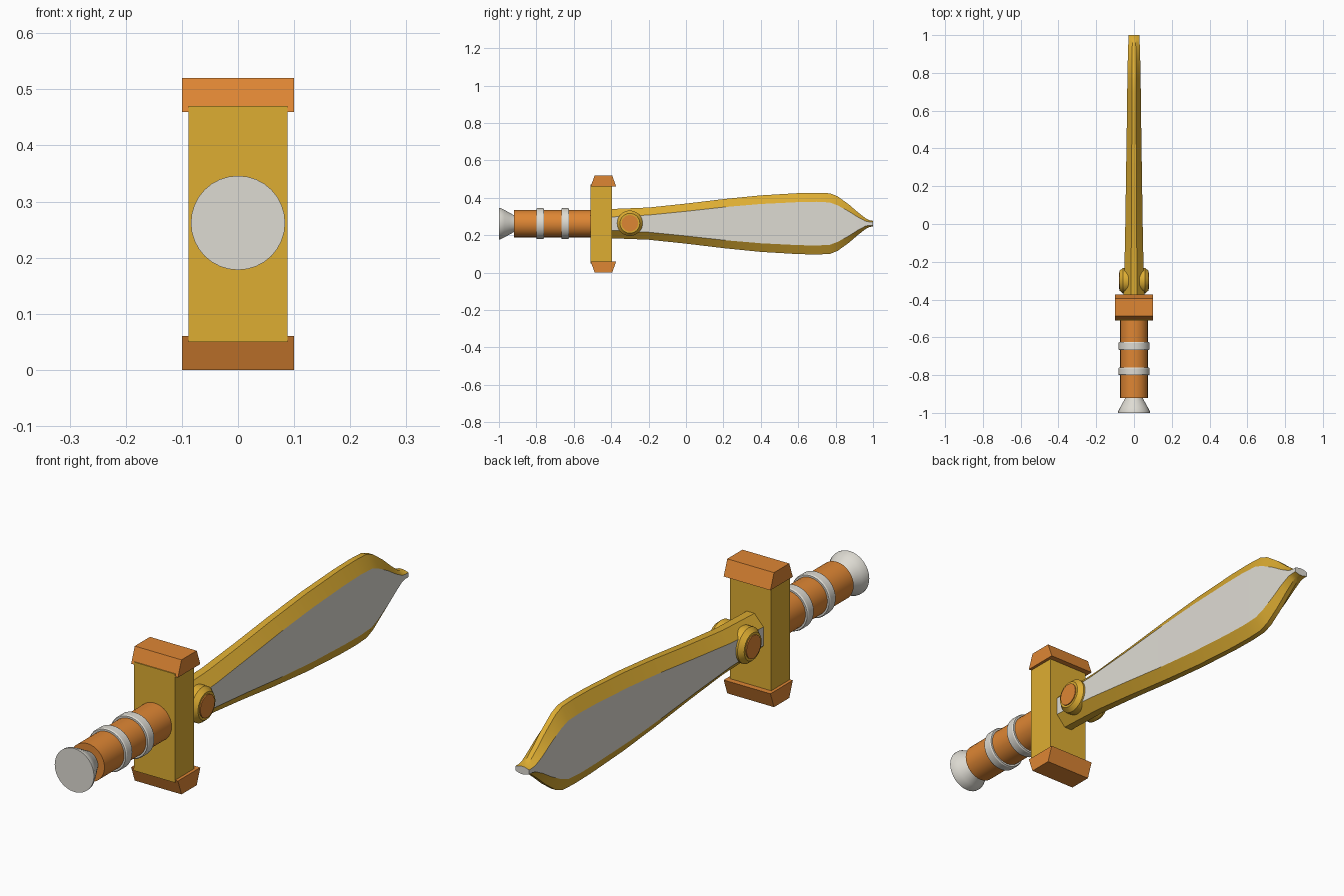
import bpy, bmesh, math

if "Cube" in bpy.data.objects:
    bpy.data.objects.remove(bpy.data.objects["Cube"])

CZ = 0.262  # height of the sword axis


def material(name, rgb):
    m = bpy.data.materials.new(name)
    m.diffuse_color = (*rgb, 1)
    m.use_nodes = True
    m.node_tree.nodes["Principled BSDF"].inputs["Base Color"].default_value = m.diffuse_color
    return m


GOLD = material("gold", (0.73, 0.42, 0.032))
ORANGE = material("orange", (0.73, 0.238, 0.034))
WHITE = material("off_white", (0.73, 0.71, 0.65))


def finish(name, bm, mats, angle=30):
    bmesh.ops.recalc_face_normals(bm, faces=bm.faces)
    me = bpy.data.meshes.new(name)
    bm.to_mesh(me)
    bm.free()
    ob = bpy.data.objects.new(name, me)
    bpy.context.collection.objects.link(ob)
    for m in mats:
        me.materials.append(m)
    bpy.ops.object.select_all(action='DESELECT')
    ob.select_set(True)
    bpy.context.view_layer.objects.active = ob
    bpy.ops.object.shade_smooth_by_angle(angle=math.radians(angle))
    return ob


def loft(name, rings, mats, rule=None, angle=30):
    """Skin closed rings of equal point count and cap both ends."""
    bm = bmesh.new()
    vs = [[bm.verts.new(p) for p in r] for r in rings]
    n = len(rings[0])
    for a, b in zip(vs, vs[1:]):
        for i in range(n):
            f = bm.faces.new((a[i], a[(i + 1) % n], b[(i + 1) % n], b[i]))
            if rule:
                f.material_index = rule(i)
    for end in (vs[0], vs[-1]):
        bm.faces.new(end).material_index = 1 if rule else 0
    return finish(name, bm, mats, angle)


def turned(name, profile, mat, axis='Y', centre=(0, 0, CZ), sides=32):
    """Turn (position, radius) pairs around the Y or X axis."""
    cx, cy, cz = centre
    rings = []
    for t, r in profile:
        ring = []
        for k in range(sides):
            a = 2 * math.pi * k / sides
            u, w = r * math.cos(a), r * math.sin(a)
            ring.append((cx + u, cy + t, cz + w) if axis == 'Y' else (cx + t, cy + u, cz + w))
        rings.append(ring)
    return loft(name, rings, [mat])


# Handle: flared pommel, grip and two rings
turned("pommel", [(-1.0, 0.084), (-0.992, 0.084), (-0.97, 0.073), (-0.945, 0.059),
                  (-0.92, 0.045), (-0.90, 0.04)], WHITE)
turned("grip", [(-0.92, 0.073), (-0.48, 0.073)], ORANGE)
for i, y in enumerate((-0.78, -0.646)):
    turned(f"grip_ring_{i + 1}", [(y - 0.02, 0.07), (y - 0.02, 0.08), (y - 0.015, 0.083),
                                  (y + 0.015, 0.083), (y + 0.02, 0.08), (y + 0.02, 0.07)], WHITE)


def rect(hx, y0, y1, z):
    return [(-hx, y0, z), (hx, y0, z), (hx, y1, z), (-hx, y1, z)]


# Guard: block with a tapered cap at each end
loft("guard", [rect(0.088, -0.51, -0.395, 0.05), rect(0.088, -0.51, -0.395, 0.47)], [GOLD])
for name, base, tip in (("guard_cap_top", 0.46, 0.52), ("guard_cap_bottom", 0.06, 0.0)):
    loft(name, [rect(0.1, -0.51, -0.373, base), rect(0.1, -0.488, -0.395, tip)], [ORANGE])

# Blade: stations of (y, outer half height, face half height, half thickness)
stations = [(-0.43, 0.077, 0.034, 0.056), (-0.2, 0.086, 0.046, 0.05), (0.0, 0.107, 0.066, 0.046),
            (0.2, 0.131, 0.088, 0.043), (0.4, 0.151, 0.105, 0.04), (0.6, 0.163, 0.115, 0.037),
            (0.7, 0.165, 0.117, 0.036), (0.77, 0.162, 0.113, 0.035), (0.81, 0.146, 0.098, 0.034),
            (0.87, 0.103, 0.066, 0.033), (0.92, 0.06, 0.034, 0.032), (0.96, 0.029, 0.013, 0.03),
            (0.98, 0.018, 0.009, 0.029), (1.0, 0.015, 0.009, 0.029)]
rings = []
for y, ho, hi, t in stations:
    e = t * 0.3  # narrow flat along the cutting edge
    sec = [(t, -hi), (t, hi), (e, ho), (-e, ho), (-t, hi), (-t, -hi), (-e, -ho), (e, -ho)]
    rings.append([(x, y, CZ + z) for x, z in sec])
loft("blade", rings, [GOLD, WHITE], rule=lambda i: 1 if i in (0, 4) else 0, angle=25)

# Round bosses on both sides of the blade
for side, s in (("right", 1), ("left", -1)):
    c = (0, -0.3, CZ + 0.002)
    turned(f"boss_{side}", [(s * 0.03, 0.068), (s * 0.058, 0.068), (s * 0.076, 0.053),
                            (s * 0.076, 0.044)], GOLD, 'X', c)
    turned(f"boss_centre_{side}", [(s * 0.07, 0.044), (s * 0.08, 0.044)], ORANGE, 'X', c)
